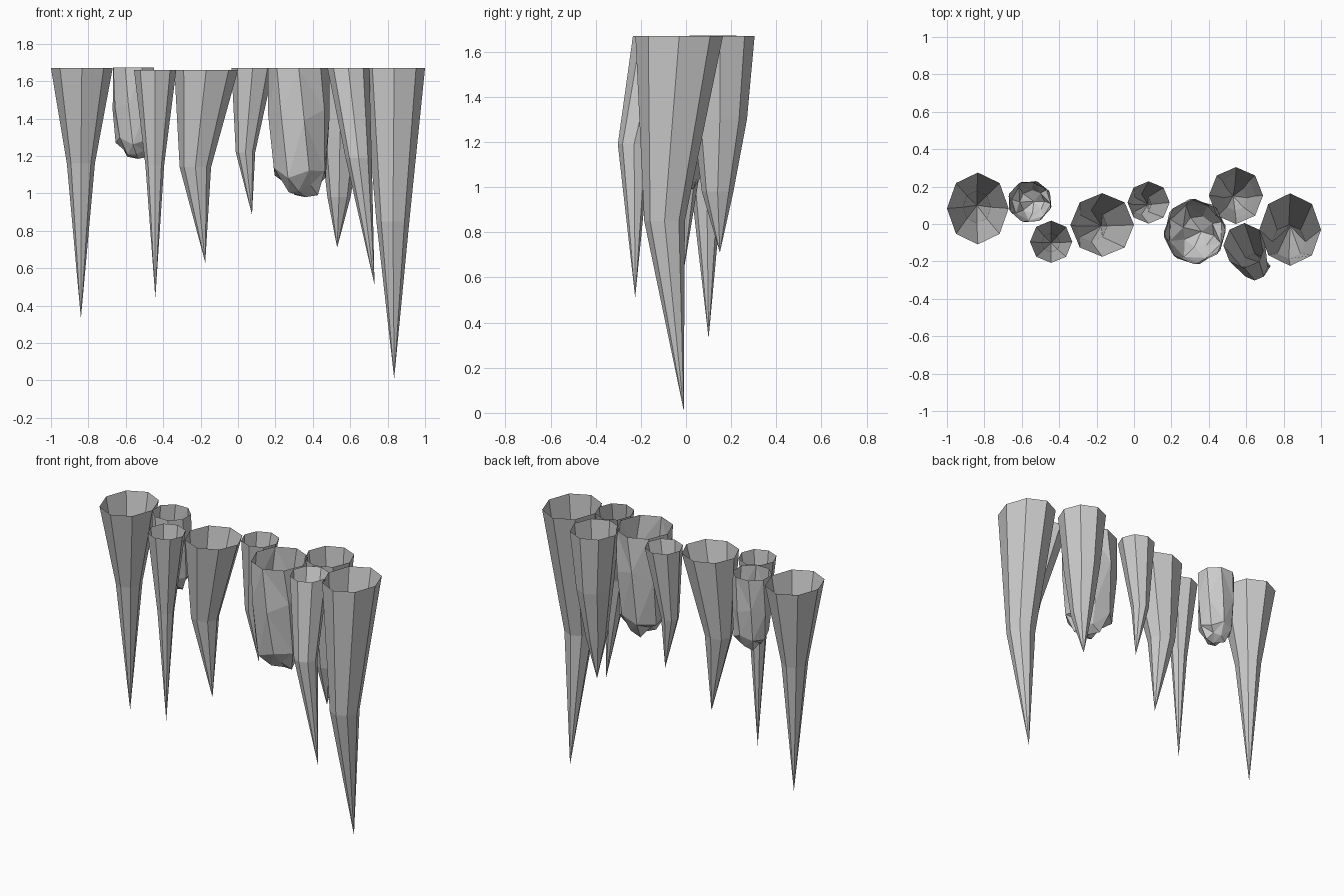
import bpy, bmesh, math

if "Cube" in bpy.data.objects:
    bpy.data.objects.remove(bpy.data.objects["Cube"])

SIDES = 8


def spike(name, rings, tip, phase=90, twist=0.0, wobble=0.0):
    """Open-topped hanging shell: rings are (x, y, z, rx, ry), closed at a tip point."""
    bm = bmesh.new()
    loops = []
    for k, (x, y, z, rx, ry) in enumerate(rings):
        loop = []
        for i in range(SIDES):
            a = math.radians(phase + k * twist) + i * math.tau / SIDES
            dz = wobble * math.sin(2.4 * i + 1.7 * k) if k else 0
            loop.append(bm.verts.new((x + rx * math.cos(a), y + ry * math.sin(a), z + dz)))
        loops.append(loop)
    for upper, lower in zip(loops, loops[1:]):
        for i in range(SIDES):
            j = (i + 1) % SIDES
            bm.faces.new((upper[j], upper[i], lower[i], lower[j]))
    end = bm.verts.new(tip)
    last = loops[-1]
    for i in range(SIDES):
        bm.faces.new((last[(i + 1) % SIDES], last[i], end))
    if wobble:
        bmesh.ops.triangulate(bm, faces=bm.faces)
    mesh = bpy.data.meshes.new(name)
    bm.to_mesh(mesh)
    bm.free()
    obj = bpy.data.objects.new(name, mesh)
    bpy.context.collection.objects.link(obj)
    return obj


# Sharp stalactites, left to right
spike("large_left_spike",
      [(-.835, .083, 1.67, .165, .192), (-.84, .09, 1.16, .075, .087)], (-.84, .10, .33))
spike("thin_left_spike",
      [(-.443, -.095, 1.66, .113, .113), (-.445, -.10, 1.15, .05, .05)], (-.442, -.10, .44))
spike("bent_centre_spike",
      [(-.17, -.005, 1.66, .17, .17), (-.228, -.01, 1.14, .084, .084)], (-.175, -.01, .63))
spike("short_centre_spike",
      [(.078, .115, 1.67, .113, .113), (.04, .105, 1.22, .052, .055)], (.075, .105, .885))
spike("back_right_spike",
      [(.545, .152, 1.67, .145, .152), (.545, .15, 1.30, .105, .12),
       (.54, .14, .98, .062, .07)], (.53, .15, .71))
spike("slanted_front_spike",
      [(.59, -.115, 1.67, .112, .12), (.645, -.23, 1.19, .07, .072)],
      (.73, -.225, .51))
spike("large_right_spike",
      [(.835, -.03, 1.67, .165, .194), (.828, -.095, .85, .088, .09)], (.835, -.01, .01))

# Rounded, faceted stalactites
spike("small_blunt_drip",
      [(-.558, .12, 1.672, .118, .113), (-.556, .12, 1.46, .118, .113),
       (-.55, .12, 1.28, .105, .10), (-.545, .12, 1.215, .066, .062)],
      (-.535, .12, 1.185), phase=112.5, twist=8, wobble=.02)
spike("large_blunt_drip",
      [(.325, -.04, 1.67, .165, .175), (.325, -.04, 1.42, .167, .175),
       (.33, -.04, 1.11, .148, .15), (.345, -.04, 1.02, .085, .085)],
      (.36, -.04, .98), phase=90, twist=10, wobble=.03)
